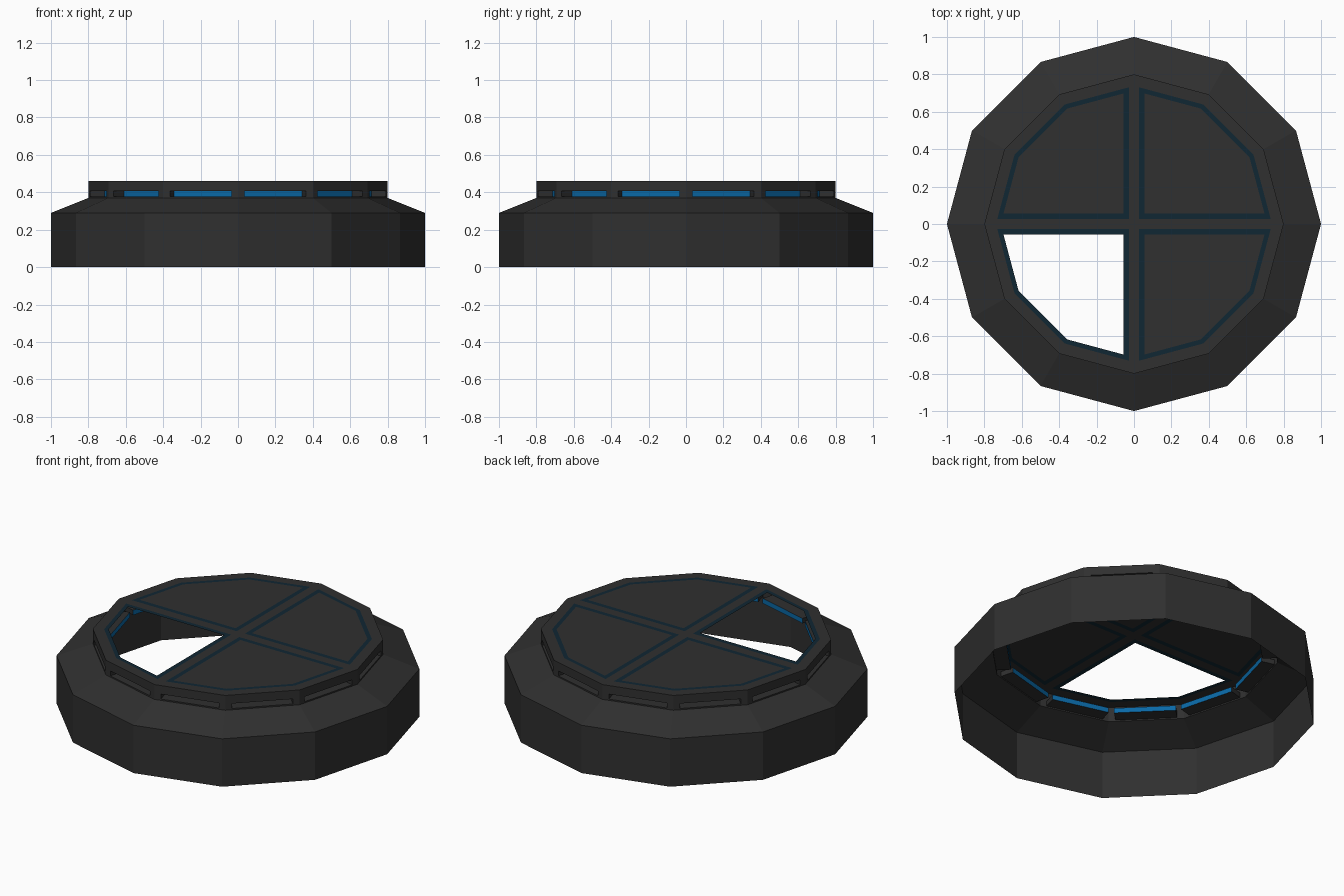
import bpy
import bmesh
from math import sin, cos, tan, radians, pi
from mathutils import Vector, Matrix

cube = bpy.data.objects.get("Cube")
if cube:
    bpy.data.objects.remove(cube, do_unlink=True)

SIDES = 12
STEP = 2 * pi / SIDES
TOP_R, NECK_Z, TOP_Z = 0.8, 0.37, 0.46
SLOT_HALF, SLOT_LOW, SLOT_HIGH, SLOT_DEPTH = 0.17, 0.378, 0.408, 0.08


def material(name, rgb):
    m = bpy.data.materials.new(name)
    m.use_nodes = True
    m.diffuse_color = (*rgb, 1)
    node = next(n for n in m.node_tree.nodes if n.type == 'BSDF_PRINCIPLED')
    node.inputs["Base Color"].default_value = (*rgb, 1)
    node.inputs["Roughness"].default_value = 0.7
    return m


charcoal = material("charcoal", (0.029, 0.029, 0.029))
dark_teal = material("dark teal", (0.005, 0.02, 0.033))
bright_blue = material("bright blue", (0.003, 0.14, 0.38))


def build(name, faces, mat):
    """Make a flat-shaded object from lists of corner points."""
    bm = bmesh.new()
    for corners in faces:
        bm.faces.new([bm.verts.new(p) for p in corners])
    bmesh.ops.remove_doubles(bm, verts=bm.verts, dist=0.0005)
    mesh = bpy.data.meshes.new(name)
    bm.to_mesh(mesh)
    bm.free()
    mesh.materials.append(mat)
    obj = bpy.data.objects.new(name, mesh)
    bpy.context.collection.objects.link(obj)
    return obj


def ring(radius, z):
    return [Vector((radius * cos(i * STEP), radius * sin(i * STEP), z))
            for i in range(SIDES)]


def bridge(a, b):
    """Quads between two closed loops of equal length."""
    n = len(a)
    return [(a[i], a[(i + 1) % n], b[(i + 1) % n], b[i]) for i in range(n)]


# Hollow base: upright skirt and sloping shoulder, open underneath
skirt, shoulder, neck = ring(1, 0), ring(1, 0.29), ring(TOP_R, NECK_Z)
build("base_skirt", bridge(skirt, shoulder), charcoal)
build("base_shoulder", bridge(shoulder, neck), charcoal)

# Collar: one slotted wall per side, each slot a box reaching inwards
collar, lights = [], []
apothem = TOP_R * cos(STEP / 2)
half = TOP_R * sin(STEP / 2)


def rectangle(turn, width, low, high, depth):
    corners = [(-width, low), (width, low), (width, high), (-width, high)]
    return [turn @ Vector((apothem - depth, u, z)) for u, z in corners]


for i in range(SIDES):
    turn = Matrix.Rotation((i + 0.5) * STEP, 3, 'Z')
    wall = rectangle(turn, half, NECK_Z, TOP_Z, 0)
    slot = rectangle(turn, SLOT_HALF, SLOT_LOW, SLOT_HIGH, 0)
    back = rectangle(turn, SLOT_HALF, SLOT_LOW, SLOT_HIGH, SLOT_DEPTH)
    collar += bridge(wall, slot) + bridge(slot, back)
    lights.append(back)
build("slotted_collar", collar, charcoal)
build("slot_lights", lights, bright_blue)


# Lid: four quadrants, each with a frame, an outline and a panel
def quadrant(radius, gap, turn):
    end = radius - gap * tan(STEP / 2)
    points = [(gap, gap), (end, gap),
              (radius * cos(STEP), radius * sin(STEP)),
              (radius * sin(STEP), radius * cos(STEP)), (gap, end)]
    return [turn @ Vector((x, y, TOP_Z)) for x, y in points]


frame, outline, panels = [], [], []
for q in range(4):
    turn = Matrix.Rotation(radians(90 * q), 3, 'Z')
    outer = quadrant(TOP_R, 0, turn)
    middle = quadrant(0.738, 0.027, turn)
    inner = quadrant(0.713, 0.055, turn)
    frame += bridge(outer, middle)
    outline += bridge(middle, inner)
    if q != 2:  # the front quadrant on the -x side stays open
        panels.append(inner)
build("lid_frame", frame, charcoal)
build("lid_outlines", outline, dark_teal)
build("lid_panels", panels, charcoal)
